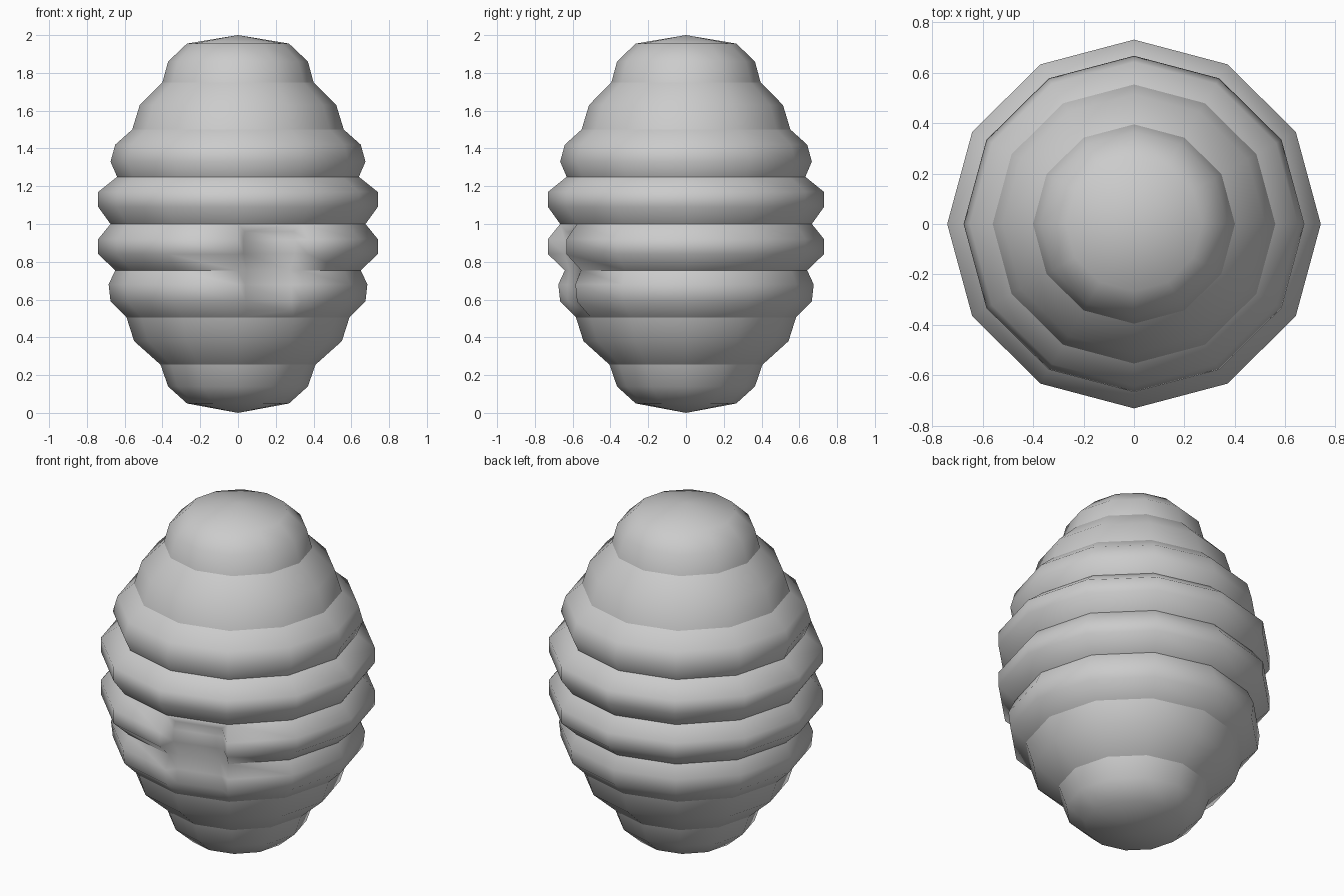
import bpy, bmesh, math
from mathutils import Vector

if "Cube" in bpy.data.objects:
    bpy.data.objects.remove(bpy.data.objects["Cube"])

SIDES = 12
Y_SCALE = 0.987

# Silhouette of each stacked band as (radius, height), top to bottom
bands = [
    [(0.27, 1.955), (0.37, 1.86), (0.40, 1.75)],
    [(0.52, 1.63), (0.56, 1.50)],
    [(0.65, 1.42), (0.675, 1.33), (0.64, 1.25)],
    [(0.74, 1.17), (0.74, 1.09), (0.675, 1.0)],
    [(0.74, 0.92), (0.74, 0.84), (0.65, 0.755)],
    [(0.685, 0.68), (0.675, 0.59), (0.59, 0.505)],
    [(0.55, 0.38), (0.41, 0.255)],
    [(0.37, 0.14), (0.27, 0.05)],
]

bm = bmesh.new()


def ring(r, z):
    return [bm.verts.new((r * math.cos(math.tau * i / SIDES),
                          r * Y_SCALE * math.sin(math.tau * i / SIDES), z))
            for i in range(SIDES)]


# Stacked bands, with the crease between neighbours kept sharp
top = bm.verts.new((0, 0, 2))
bottom = bm.verts.new((0, 0, 0))
previous = None
crease = False
entrance = []
for band in bands:
    for k, (r, z) in enumerate(band):
        current = ring(r, z)
        for i in range(SIDES):
            j = (i + 1) % SIDES
            if previous is None:
                bm.faces.new((top, current[i], current[j]))
            else:
                f = bm.faces.new((previous[i], current[i], current[j], previous[j]))
                if i == 9 and 0.5 < z < 0.99:
                    entrance.append(f)
        if k == len(band) - 1 and band is not bands[-1]:
            for i in range(SIDES):
                bm.edges.get((current[i], current[(i + 1) % SIDES])).smooth = False
        previous = current
for i in range(SIDES):
    bm.faces.new((bottom, previous[(i + 1) % SIDES], previous[i]))
bmesh.ops.recalc_face_normals(bm, faces=bm.faces[:])

# Entrance hollow pressed into one front facet across two bands
bmesh.ops.inset_region(bm, faces=entrance, thickness=0.05, use_even_offset=True)
angle = math.radians(-75)
normal = Vector((math.cos(angle), math.sin(angle), 0))
for v in {v for f in entrance for v in f.verts}:
    depth = v.co.dot(normal)
    target = 0.61 + 0.25 * (depth - 0.63)
    v.co += normal * min(0, target - depth)

for f in bm.faces:
    f.smooth = True
mesh = bpy.data.meshes.new("hive_body")
bm.to_mesh(mesh)
bm.free()
hive = bpy.data.objects.new("hive_body", mesh)
bpy.context.collection.objects.link(hive)
